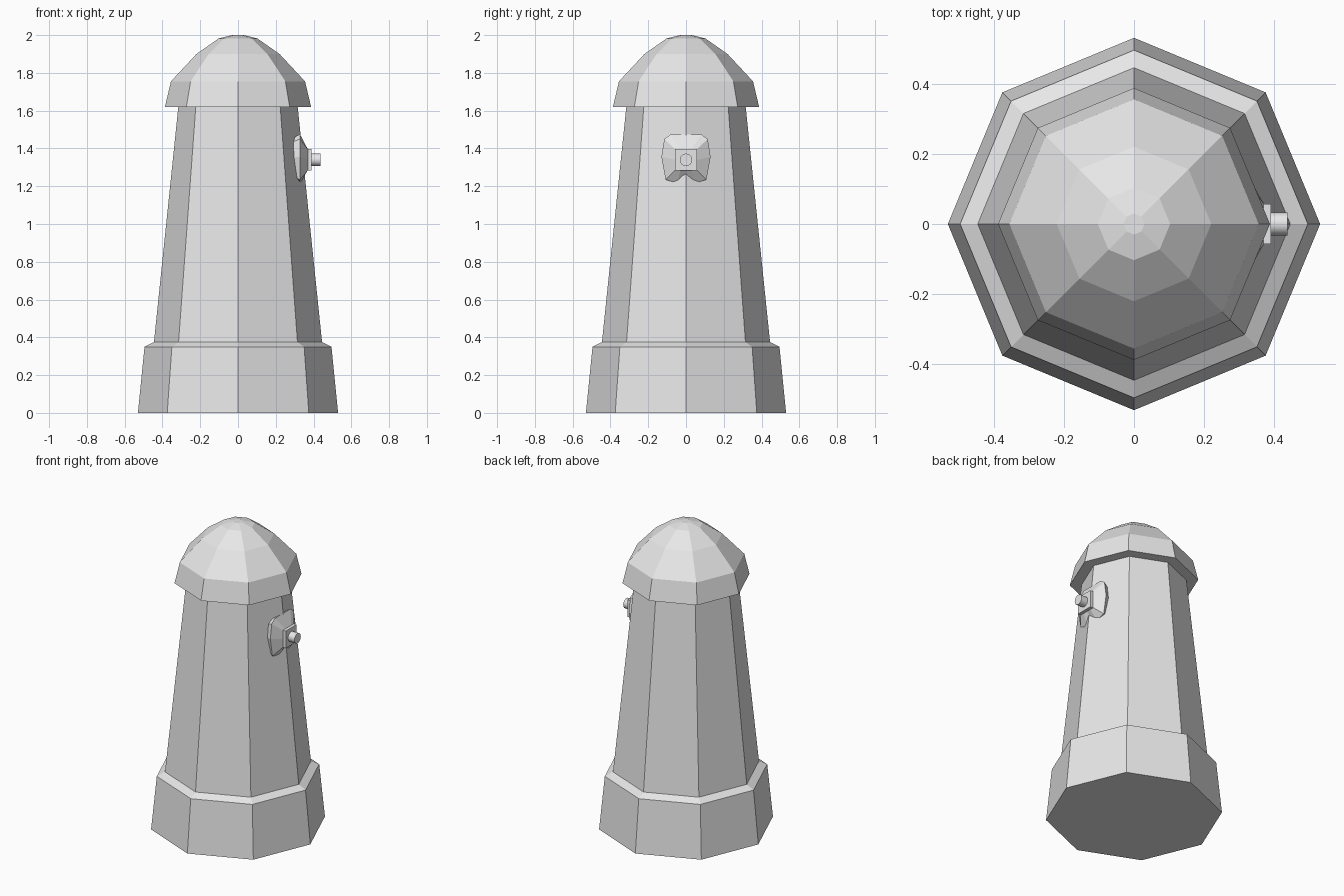
import bpy, bmesh, math

old = bpy.data.objects.get("Cube")
if old:
    bpy.data.objects.remove(old, do_unlink=True)

stone = bpy.data.materials.new("light_grey")
stone.use_nodes = True
GREY = (0.8, 0.8, 0.8, 1)
stone.diffuse_color = GREY
stone.node_tree.nodes["Principled BSDF"].inputs["Base Color"].default_value = GREY


def loft(name, rings):
    """Skin a list of equally sized point rings and close both ends."""
    bm = bmesh.new()
    loops = [[bm.verts.new(p) for p in ring] for ring in rings]
    n = len(loops[0])
    for a, b in zip(loops, loops[1:]):
        for i in range(n):
            j = (i + 1) % n
            bm.faces.new((a[i], a[j], b[j], b[i]))
    bm.faces.new(loops[0][::-1])
    bm.faces.new(loops[-1])
    bmesh.ops.remove_doubles(bm, verts=bm.verts, dist=0.0005)
    bmesh.ops.recalc_face_normals(bm, faces=bm.faces)
    mesh = bpy.data.meshes.new(name)
    bm.to_mesh(mesh)
    bm.free()
    mesh.materials.append(stone)
    obj = bpy.data.objects.new(name, mesh)
    bpy.context.collection.objects.link(obj)
    return obj


def octagon(r, z):
    return [(r * math.cos(i * math.pi / 4), r * math.sin(i * math.pi / 4), z)
            for i in range(8)]


def tower(name, profile):
    return loft(name, [octagon(r, z) for r, z in profile])


# Flared base, tapering shaft and faceted dome
tower("base", [(0.53, 0), (0.495, 0.35), (0.445, 0.375)])
tower("shaft", [(0.445, 0.375), (0.315, 1.63)])
tower("dome_cap", [(0.387, 1.62), (0.355, 1.755), (0.22, 1.9),
                   (0.103, 1.982), (0.03, 2.0)])

# Shield plate on the left corner, tapering to a square boss
ZC = 1.34
half = [(0.08, 0.135), (0.115, 0.11), (0.13, 0.015), (0.108, -0.105), (0.045, -0.125)]
inner = [(0.03, 0.055), (0.057, 0.055), (0.057, 0.0), (0.057, -0.055), (0.03, -0.055)]


def plate_ring(points, x, notch, scale=1.0):
    outline = points + [(0, notch)] + [(-y, z) for y, z in reversed(points)]
    return [(x, y * scale, ZC + z * scale) for y, z in outline]


loft("shield_plate", [plate_ring(half, 0.288, -0.105, 0.85),
                      plate_ring(half, 0.328, -0.105),
                      plate_ring(inner, 0.37, -0.055)])


# Square boss and round peg
def boss(name, sides, r, x0, x1, turn=0.0):
    angles = [turn + i * math.tau / sides for i in range(sides)]
    return loft(name, [[(x, r * math.cos(a), ZC + r * math.sin(a)) for a in angles]
                       for x in (x0, x1)])


boss("square_boss", 4, 0.057 * math.sqrt(2), 0.365, 0.39, math.pi / 4)
peg = boss("round_peg", 16, 0.033, 0.385, 0.437)
for poly in peg.data.polygons:
    poly.use_smooth = len(poly.vertices) == 4
peg.data.set_sharp_from_angle(angle=math.radians(40))
